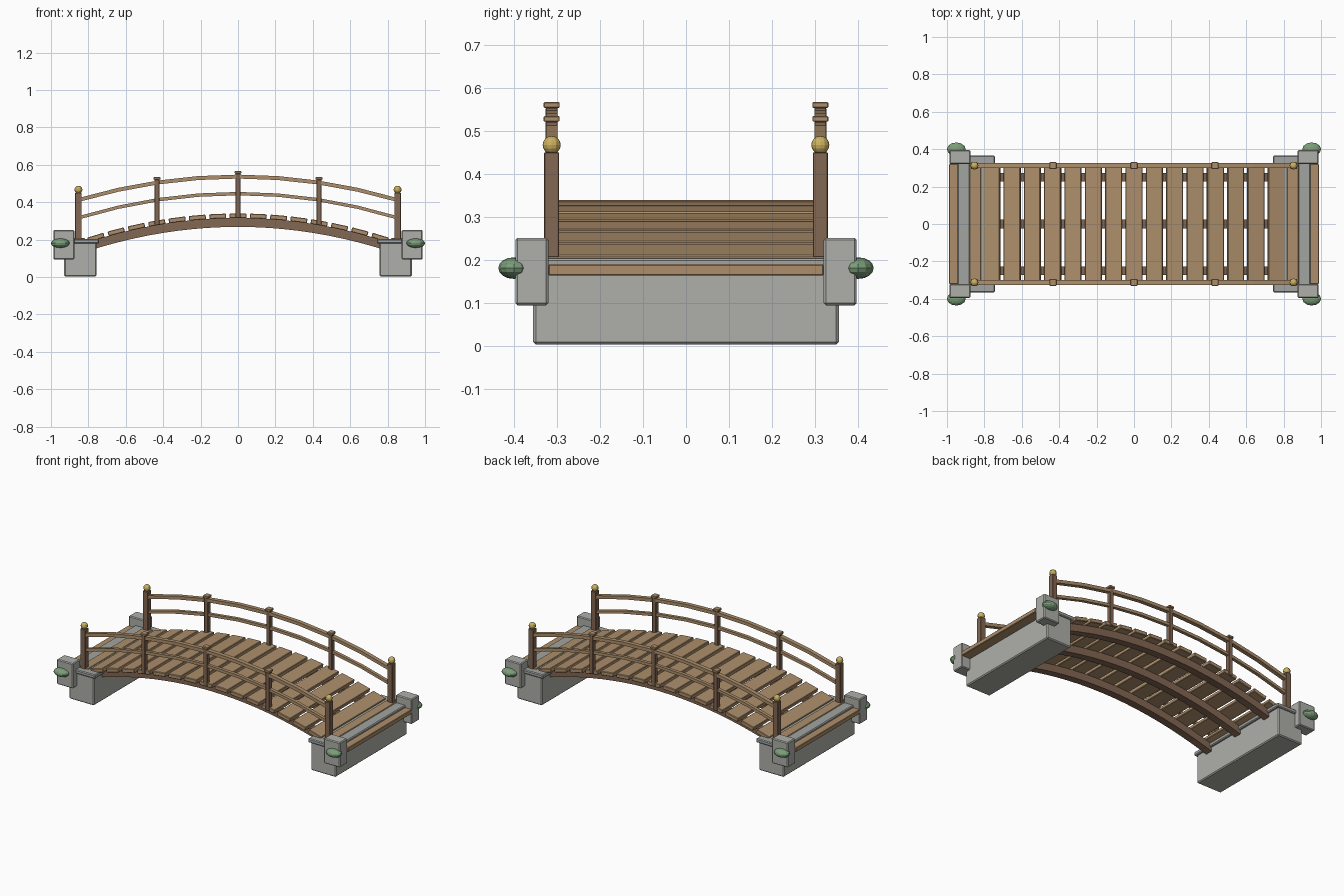
import bpy, bmesh, math
from mathutils import Matrix, Vector

cube = bpy.data.objects.get("Cube")
if cube:
    bpy.data.objects.remove(cube, do_unlink=True)


def material(name, rgb):
    m = bpy.data.materials.new(name)
    m.use_nodes = True
    col = (*rgb, 1)
    m.diffuse_color = col
    m.node_tree.nodes["Principled BSDF"].inputs["Base Color"].default_value = col
    return m


PLANK = material("light wood", (0.42, 0.275, 0.15))
BEAM = material("dark wood", (0.225, 0.135, 0.085))
STONE = material("grey stone", (0.43, 0.435, 0.40))
CAP = material("dark stone", (0.36, 0.375, 0.36))
MOSS = material("moss green", (0.20, 0.34, 0.19))
BRASS = material("brass", (0.60, 0.44, 0.12))


def finish(name, bm, mat, bevel=0):
    bmesh.ops.recalc_face_normals(bm, faces=bm.faces)
    me = bpy.data.meshes.new(name)
    bm.to_mesh(me)
    bm.free()
    me.materials.append(mat)
    ob = bpy.data.objects.new(name, me)
    bpy.context.collection.objects.link(ob)
    if bevel:
        mod = ob.modifiers.new("edge bevel", "BEVEL")
        mod.width = bevel
        mod.segments = 1
    return ob


def box(name, center, size, mat, bevel=0, tilt=0):
    bm = bmesh.new()
    bmesh.ops.create_cube(bm, size=1, matrix=Matrix.Diagonal((*size, 1)))
    ob = finish(name, bm, mat, bevel)
    ob.location = center
    ob.rotation_euler.y = tilt
    return ob


def ball(name, center, radii, mat):
    bm = bmesh.new()
    bmesh.ops.create_uvsphere(bm, u_segments=12, v_segments=8, radius=1,
                              matrix=Matrix.Diagonal((*radii, 1)))
    ob = finish(name, bm, mat)
    ob.location = center
    return ob


def arc_bar(name, half, steps, height, y, width, thick, mat):
    """Rectangular bar following a height function along x."""
    bm = bmesh.new()
    rings = []
    for i in range(steps + 1):
        x = -half + 2 * half * i / steps
        z = height(x)
        rings.append([bm.verts.new((x, y + sy * width / 2, z + sz * thick / 2))
                      for sy, sz in ((-1, -1), (1, -1), (1, 1), (-1, 1))])
    for a, b in zip(rings, rings[1:]):
        for j in range(4):
            k = (j + 1) % 4
            bm.faces.new((a[j], a[k], b[k], b[j]))
    bm.faces.new(rings[0])
    bm.faces.new(rings[-1])
    return finish(name, bm, mat)


def arch(top, drop):
    return lambda x: top - drop * x * x


# Arched bearers under the deck
for y in (-0.25, 0, 0.25):
    arc_bar("arched_beam", 0.80, 20, arch(0.292, 0.20), y, 0.046, 0.048, BEAM)

# Deck planks laid along the arch
deck = arch(0.327, 0.20)
for k in range(-7, 8):
    x = k * 0.1085
    box("deck_plank", (x, 0, deck(x)), (0.09, 0.645, 0.025), PLANK, 0.003,
        math.atan(0.40 * x))

for s in (-1, 1):
    # Flat end planks and stone abutment
    box("landing_plank", (s * 0.850, 0, 0.196), (0.062, 0.645, 0.024), PLANK, 0.003)
    box("approach_plank", (s * 0.945, 0, 0.177), (0.09, 0.64, 0.027), PLANK, 0.003)
    box("abutment", (s * 0.843, 0, 0.094), (0.173, 0.71, 0.182), STONE, 0.006)
    box("abutment_cap", (s * 0.843, 0, 0.191), (0.20, 0.73, 0.025), CAP, 0.005)
    for t in (-1, 1):
        # Corner stones, moss clumps and end posts
        box("corner_stone", (s * 0.931, t * 0.358, 0.173), (0.112, 0.076, 0.157), STONE, 0.005)
        ball("moss_clump", (s * 0.95, t * 0.40, 0.181), (0.05, 0.036, 0.025), MOSS)
        box("end_post", (s * 0.853, t * 0.312, 0.325), (0.035, 0.035, 0.25), BEAM, 0.002)
        ball("post_finial", (s * 0.853, t * 0.312, 0.467), (0.021, 0.021, 0.021), BRASS)

# Handrails and intermediate posts on both sides
upper, lower = arch(0.537, 0.172), arch(0.446, 0.178)
for t in (-1, 1):
    y = t * 0.312
    arc_bar("top_rail", 0.853, 8, upper, y, 0.026, 0.021, PLANK)
    arc_bar("lower_rail", 0.853, 8, lower, y, 0.02, 0.018, PLANK)
    for x in (-0.433, 0, 0.433):
        top, base = upper(x) + 0.017, deck(x) - 0.01
        box("rail_post", (x, y, (top + base) / 2), (0.026, 0.028, top - base), BEAM, 0.002)
        box("post_cap", (x, y, top + 0.006), (0.036, 0.037, 0.013), PLANK, 0.002)
